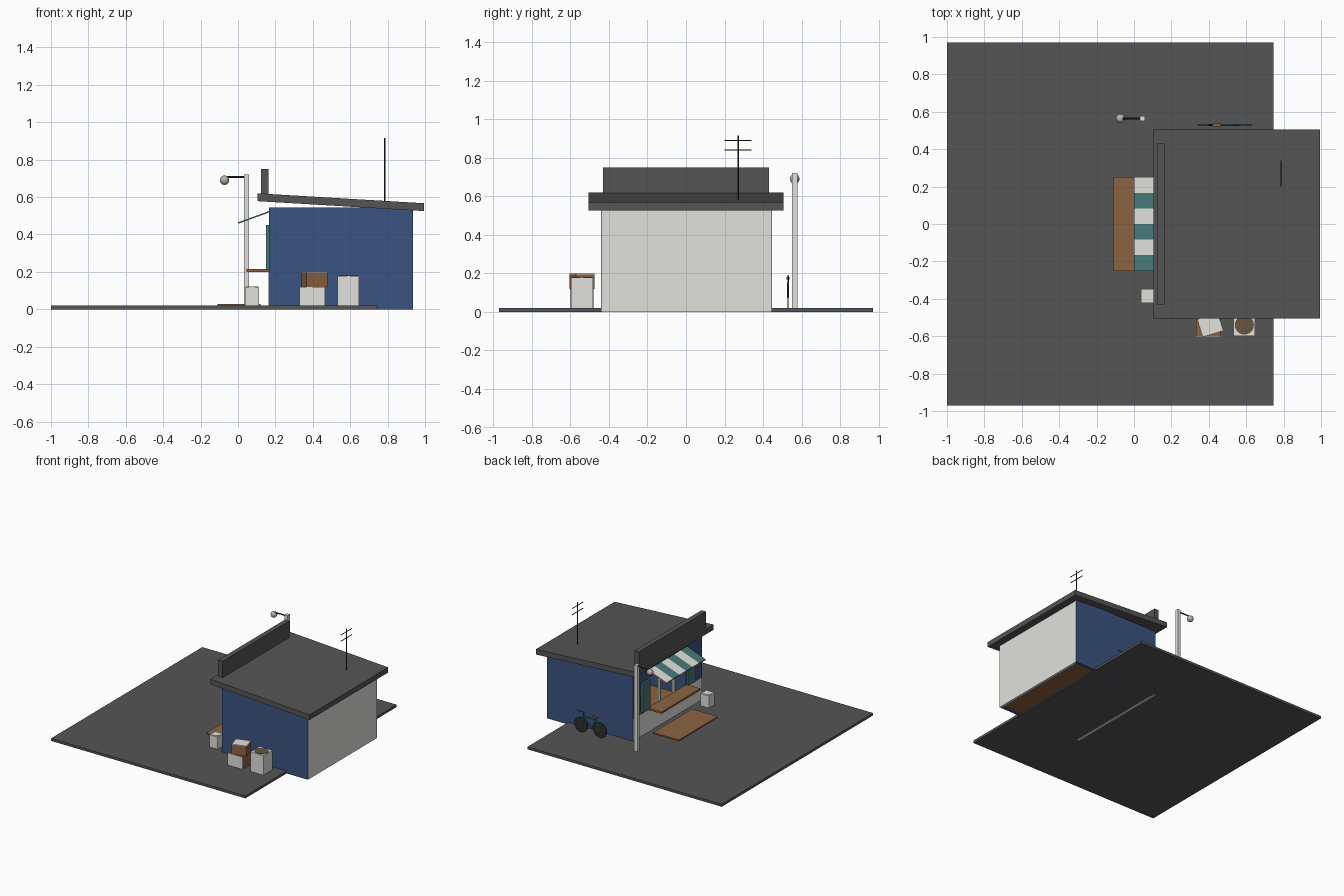
import bpy, math
from mathutils import Vector

if "Cube" in bpy.data.objects:
    bpy.data.objects.remove(bpy.data.objects["Cube"], do_unlink=True)


def material(name, r, g, b):
    m = bpy.data.materials.new(name)
    m.use_nodes = True
    m.diffuse_color = (r, g, b, 1)
    m.node_tree.nodes["Principled BSDF"].inputs["Base Color"].default_value = (r, g, b, 1)
    return m


GRAY = material("asphalt gray", .09, .09, .09)
WHITE = material("off white", .75, .75, .72)
BLUE = material("navy blue", .043, .088, .22)
BROWN = material("wood brown", .26, .127, .053)
TEAL = material("teal", .067, .19, .19)
BLACK = material("black", .025, .025, .025)
SOIL = material("dark brown", .14, .09, .05)
METAL = material("lamp gray", .45, .45, .45)


def prism(name, profile, y0, y1, mat):
    """Extrude an xz profile along y."""
    n = len(profile)
    verts = [(x, y, z) for y in (y0, y1) for x, z in profile]
    faces = [list(range(n)), list(range(2 * n - 1, n - 1, -1))]
    faces += [[i, i + n, (i + 1) % n + n, (i + 1) % n] for i in range(n)]
    mesh = bpy.data.meshes.new(name)
    mesh.from_pydata(verts, [], faces)
    mesh.materials.append(mat)
    ob = bpy.data.objects.new(name, mesh)
    bpy.context.collection.objects.link(ob)
    return ob


def box(name, x0, x1, y0, y1, z0, z1, mat):
    return prism(name, [(x0, z0), (x1, z0), (x1, z1), (x0, z1)], y0, y1, mat)


def rod(name, a, b, r, mat, sides=8):
    """Cylinder between two points."""
    a, b = Vector(a), Vector(b)
    bpy.ops.mesh.primitive_cylinder_add(vertices=sides, radius=r, depth=(b - a).length, location=(a + b) / 2)
    ob = bpy.context.object
    ob.name = name
    ob.rotation_euler = (b - a).to_track_quat("Z", "Y").to_euler()
    ob.data.materials.append(mat)
    bpy.ops.object.shade_smooth_by_angle()
    return ob


# Ground slab and door mat
box("ground", -1, .745, -.97, .97, 0, .02, GRAY)
box("front_deck", -.11, .12, -.25, .25, .02, .029, BROWN)

# Shop walls, with a serving opening in the street wall
X0, X1, Y0, Y1, TOP = .165, .935, -.44, .445, .545
T = .02
box("right_wall", X0, X1, Y0, Y0 + T, 0, TOP, BLUE)
box("left_wall", X0, X1, Y1 - T, Y1, 0, TOP, BLUE)
box("rear_wall", X1 - T, X1 + .001, Y0 + .001, Y1 - .001, 0, TOP - .02, WHITE)
box("ceiling", X0, X1 - T, Y0 + T, Y1 - T, TOP - .02, TOP, BLUE)
box("shop_floor", X0 + T, X1 - T, Y0 + T, Y1 - T, .01, .025, BROWN)
box("street_wall_lower", X0 - .001, X0 + T, Y0 + .001, Y1 - .001, 0, .2, WHITE)
box("street_wall_upper", X0, X0 + T, Y0 + T, Y1 - T, .46, TOP - .02, BLUE)
for s in (-1, 1):
    y0, y1 = sorted((s * .25, s * .425))
    box("street_wall_side", X0, X0 + T, y0, y1, .2, .46, BLUE)
    y0, y1 = sorted((s * .24, s * .34))
    box("shutter", .15, X0, y0, y1, .21, .45, TEAL)
    box("opening_post", X0, X0 + T, s * .09 - .008, s * .09 + .008, .2, .46, WHITE)
box("interior_shelf", .7, .9, -.4, .4, .2, .22, BROWN)
box("notice_board", .157, X0, .36, .41, .24, .36, BROWN)

# Counter and striped awning
box("counter", .045, .17, -.25, .25, .2, .215, BROWN)
for i in range(6):
    y = -.25 + i / 12
    prism("awning_stripe", [(0, .457), (.165, .517), (.165, .525), (0, .465)], y, y + 1 / 12,
          WHITE if i % 2 else TEAL)

# Sloping roof and blank sign board
prism("roof", [(.105, .578), (.995, .525), (.995, .567), (.105, .62)], -.505, .505, GRAY)
box("sign_board", .122, .162, -.43, .43, .6, .75, GRAY)

# Roof aerial
rod("aerial_mast", (.785, .27, .57), (.785, .27, .915), .004, BLACK)
for z in (.84, .89):
    rod("aerial_bar", (.785, .2, z), (.785, .34, z), .003, BLACK)

# Street lamp
box("lamp_post", .032, .06, .55, .578, .02, .72, WHITE)
rod("lamp_arm", (-.07, .564, .708), (.045, .564, .708), .005, BLACK)
bpy.ops.mesh.primitive_uv_sphere_add(segments=20, ring_count=12, radius=.025, location=(-.072, .564, .69))
globe = bpy.context.object
globe.name = "lamp_globe"
globe.data.materials.append(METAL)
bpy.ops.object.shade_smooth_by_angle()

# Bicycle leaning by the left wall
B = .53
REAR, FRONT, SEAT, HEAD, PEDAL = (.4, B, .08), (.57, B, .08), (.44, B, .15), (.55, B, .155), (.475, B, .075)
for c in (REAR, FRONT):
    rod("bicycle_wheel", (c[0], B - .003, c[2]), (c[0], B + .003, c[2]), .06, BLACK, 24)
for a, b in ((REAR, SEAT), (SEAT, HEAD), (SEAT, PEDAL), (PEDAL, HEAD), (REAR, PEDAL), (HEAD, FRONT)):
    rod("bicycle_frame", a, b, .005, TEAL)
rod("handlebar_stem", HEAD, (.545, B, .185), .004, BLACK)
rod("handlebar", (.545, B, .185), (.6, B, .187), .004, TEAL)
rod("seat_post", SEAT, (.44, B, .17), .004, BLACK)
box("bicycle_seat", .42, .465, B - .008, B + .008, .168, .18, BROWN)

# Stacked crates on the right side
box("lower_crate", .332, .462, -.598, -.48, .02, .12, BROWN)
box("lower_crate_panel", .33, .464, -.603, -.597, .02, .118, WHITE)
for name, z0, z1, mat in (("upper_crate", 0, .075, BROWN), ("upper_crate_lid", .075, .08, WHITE)):
    crate = box(name, -.058, .058, -.05, .05, z0, z1, mat)
    crate.location = (.408, -.54, .12)
    crate.rotation_euler.z = math.radians(17)

# White bins with round tops
def bin_box(name, x, y, half, top, fill):
    box(name, x - half, x + half, y - half, y + half, .02, top, WHITE)
    rod(name + "_top", (x, y, top - .01), (x, y, top + .003), half * .88, fill, 24)


bin_box("large_bin", .59, -.54, .058, .178, SOIL)
bin_box("small_bin", .075, -.385, .037, .118, WHITE)
